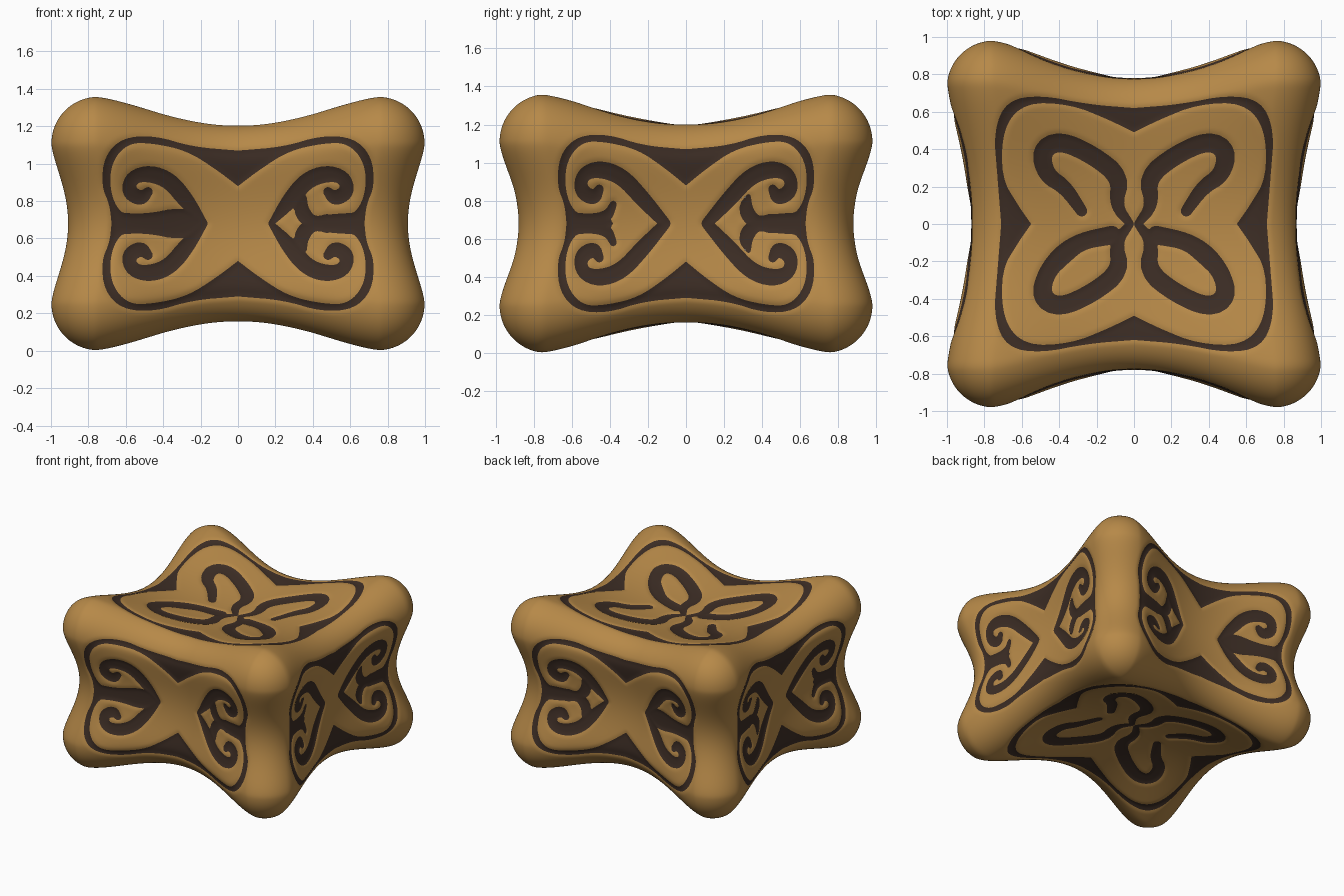
import bpy, math

if "Cube" in bpy.data.objects:
    bpy.data.objects.remove(bpy.data.objects["Cube"])

H = (1.0, 0.98, 0.68)          # half sizes
R = 0.25                       # edge rounding
COUNT = (150, 150, 100)        # grid cells along each axis
PEAK = (0.77, 0.78, 0.43)      # where the corner lobes peak
# DROP[a][b]: how far the faces on axis a sink toward the middle of axis b
DROP = ((0, .12, .09), (.19, 0, .10), (.15, .15, 0))
BLEND = (.05, .06, .08)        # keeps the face middles from sinking by both drops


def material(name, rgb):
    m = bpy.data.materials.new(name)
    m.diffuse_color = (*rgb, 1)
    m.use_nodes = True
    m.node_tree.nodes["Principled BSDF"].inputs["Base Color"].default_value = m.diffuse_color
    return m


def smooth_path(pts, rounds=2):
    """Corner cutting, end points kept."""
    for _ in range(rounds):
        out = [pts[0]]
        for p, q in zip(pts, pts[1:]):
            out.append(tuple(.75 * a + .25 * b for a, b in zip(p, q)))
            out.append(tuple(.25 * a + .75 * b for a, b in zip(p, q)))
        pts = out + [pts[-1]]
    return pts


def stroke_dist(u, v, path):
    best = 9
    for (x0, y0, r0), (x1, y1, r1) in zip(path, path[1:]):
        dx, dy = x1 - x0, y1 - y0
        t = ((u - x0) * dx + (v - y0) * dy) / (dx * dx + dy * dy)
        t = 0 if t < 0 else 1 if t > 1 else t
        d = math.hypot(u - x0 - t * dx, v - y0 - t * dy) - r0 - t * (r1 - r0)
        if d < best:
            best = d
    return best


def outline_dist(u, v, path):
    """Signed distance to a quarter outline running from the v axis to the u axis."""
    inside = False
    loop = path + [(0, 0, 0)]
    x0, y0, _ = loop[-1]
    for x1, y1, _ in loop:
        if (y1 > v) != (y0 > v) and u < (x0 - x1) * (v - y1) / (y0 - y1) + x1:
            inside = not inside
        x0, y0 = x1, y1
    d = stroke_dist(u, v, path)
    return -d if inside else d


def flat(pts):
    return smooth_path([(a, b, 0) for a, b in pts])


# quarter patterns: panel outline, raised petal outline, dark scroll strokes
SIDE_PANEL = flat([(0, .39), (.25, .41), (.45, .47), (.63, .46), (.73, .36), (.745, .2), (.70, .1), (.69, 0)])
SIDE_PETAL = flat([(0, .2), (.12, .29), (.28, .39), (.47, .43), (.6, .43), (.69, .33), (.70, .18),
                   (.65, .06), (.55, .03), (.47, .06), (.42, 0)])
FRONT_SCROLL = [(.49, .17, .025), (.53, .13, .04), (.60, .17, .04), (.58, .25, .035), (.48, .27, .045),
                (.37, .23, .045), (.28, .12, .045), (.18, 0, .015)]
RIGHT_SCROLL = [(.50, .18, .025), (.53, .13, .04), (.61, .17, .04), (.60, .26, .035), (.50, .29, .045),
                (.37, .25, .045), (.25, .13, .045), (.12, 0, .03)]
NECK = [(.68, 0, .06), (.5, 0, .05), (.40, 0, .035), (.34, .07, .045), (.36, .14, .015)]
FILL = [(.22, 0, .03), (.30, .03, .06), (.5, 0, .05), (.68, 0, .06)]
SHORT_NECK = [(.68, 0, .06), (.54, 0, .05), (.45, .04, .03), (.42, .10, .02)]
TOP_PANEL = flat([(0, .62), (.25, .64), (.5, .69), (.68, .66), (.75, .5), (.73, .25), (.71, 0)])
TOP_PETAL = flat([(0, .49), (.14, .56), (.34, .64), (.58, .65), (.70, .52), (.71, .25), (.62, .1), (.55, 0)])
TOP_LOOP = [(.02, 0, .02), (.10, .10, .035), (.07, .25, .05), (.22, .37, .05), (.40, .45, .05),
            (.50, .39, .052), (.47, .26, .045), (.37, .20, .04), (.28, .07, .03)]
LOW_LOOP = TOP_LOOP[:-2] + [(.38, .16, .055), (.28, .09, .045), (.12, .06, .05)]


def pattern(panel, petal, scale, *strokes):
    return panel, petal, scale, [smooth_path(s) for s in strokes]


# each face: pattern for the plus half and for the minus half
PATTERNS = (
    (pattern(SIDE_PANEL, SIDE_PETAL, .91, RIGHT_SCROLL, NECK),
     pattern(SIDE_PANEL, SIDE_PETAL, .91, RIGHT_SCROLL, SHORT_NECK)),
    (pattern(SIDE_PANEL, SIDE_PETAL, .98, FRONT_SCROLL, NECK),
     pattern(SIDE_PANEL, SIDE_PETAL, .98, FRONT_SCROLL, FILL)),
    (pattern(TOP_PANEL, TOP_PETAL, 1, TOP_LOOP),
     pattern(TOP_PANEL, TOP_PETAL, 1, LOW_LOOP)))


def dark_dist(axis, p):
    """Negative where the surface is dark inlay."""
    if axis == 2:
        u, v = p[0], p[1]
        plus = v > 0 or p[2] < 0
    else:
        u, v = p[1 - axis], p[2]
        plus = u > 0
    panel, petal, scale, strokes = PATTERNS[axis][0 if plus else 1]
    u, v = abs(u) / scale, abs(v)
    if u > .8 or v > (.75 if axis == 2 else .5):
        return 1
    edge = outline_dist(u, v, panel)
    if edge > .03:
        return edge
    d = -outline_dist(u, v, petal)
    for s in strokes:
        d = min(d, stroke_dist(u, v, s))
    return max(edge, d)


def shape(p):
    """Rounded box whose faces and edges sink between the corner lobes."""
    core = [max(-h + R, min(h - R, c)) for c, h in zip(p, H)]
    off = [c - k for c, k in zip(p, core)]
    n = math.sqrt(sum(o * o for o in off))
    q = [k + R * o / n for k, o in zip(core, off)]
    w = [max(0, 1 - (c / k) ** 2) ** 1.6 for c, k in zip(q, PEAK)]
    out = []
    for a in range(3):
        b, c = [i for i in range(3) if i != a]
        drop = DROP[a][b] * w[b] + DROP[a][c] * w[c] - BLEND[a] * w[b] * w[c]
        out.append(q[a] * (H[a] - drop) / H[a])
    return out


# carved body: six gridded faces joined along their edges
verts, faces, mats, index, dist, cuts = [], [], [], {}, [], {}


def cut(i, j):
    """Point where the inlay border crosses the grid edge i-j."""
    key = (min(i, j), max(i, j))
    if key not in cuts:
        t = max(.04, min(.96, dist[i] / (dist[i] - dist[j])))
        verts.append(tuple(a + t * (b - a) for a, b in zip(verts[i], verts[j])))
        dist.append(0)
        cuts[key] = len(verts) - 1
    return cuts[key]


def add_cell(ring):
    """One grid cell, split in two along the inlay border."""
    dark = [dist[i] < 0 for i in ring]
    parts = {0: [], 1: []}
    for k, i in enumerate(ring):
        j, s = ring[(k + 1) % 4], dark[k]
        parts[s].append(i)
        if dark[(k + 1) % 4] != s:
            c = cut(i, j)
            parts[0].append(c)
            parts[1].append(c)
    for m, f in parts.items():
        if len(f) == 6:                      # saddle cell: leave whole
            faces.append(f)
            mats.append(m)
            return
        if len(f) > 2:
            faces.append(f)
            mats.append(m)


for axis in range(3):
    a, b = (axis + 1) % 3, (axis + 2) % 3
    na, nb = COUNT[a], COUNT[b]
    for sign in (-1, 1):
        ids = []
        for i in range(na + 1):
            for j in range(nb + 1):
                p = [0, 0, 0]
                p[axis] = sign * H[axis]
                p[a] = H[a] * (2 * i / na - 1)
                p[b] = H[b] * (2 * j / nb - 1)
                key = tuple(round(c, 5) + 0.0 for c in p)
                if key not in index:
                    q = shape(p)
                    d = dark_dist(axis, q) if 0 < i < na and 0 < j < nb else 1
                    t = max(0, min(1, .5 - d / .05))
                    q[axis] -= sign * .01 * t * t * (3 - 2 * t)   # sink the inlay
                    index[key] = len(verts)
                    verts.append((q[0], q[1], q[2] + H[2]))
                    dist.append(d)
                ids.append(index[key])
        for i in range(na):
            for j in range(nb):
                k = i * (nb + 1) + j
                ring = [ids[k], ids[k + nb + 1], ids[k + nb + 2], ids[k + 1]]
                add_cell(ring if sign > 0 else ring[::-1])

mesh = bpy.data.meshes.new("carved_block")
mesh.from_pydata(verts, [], faces)
mesh.materials.append(material("golden brown", (.47, .25, .065)))
mesh.materials.append(material("dark brown", (.045, .026, .018)))
mesh.polygons.foreach_set("material_index", mats)
mesh.polygons.foreach_set("use_smooth", [True] * len(faces))
mesh.update()
block = bpy.data.objects.new("carved_block", mesh)
bpy.context.collection.objects.link(block)
